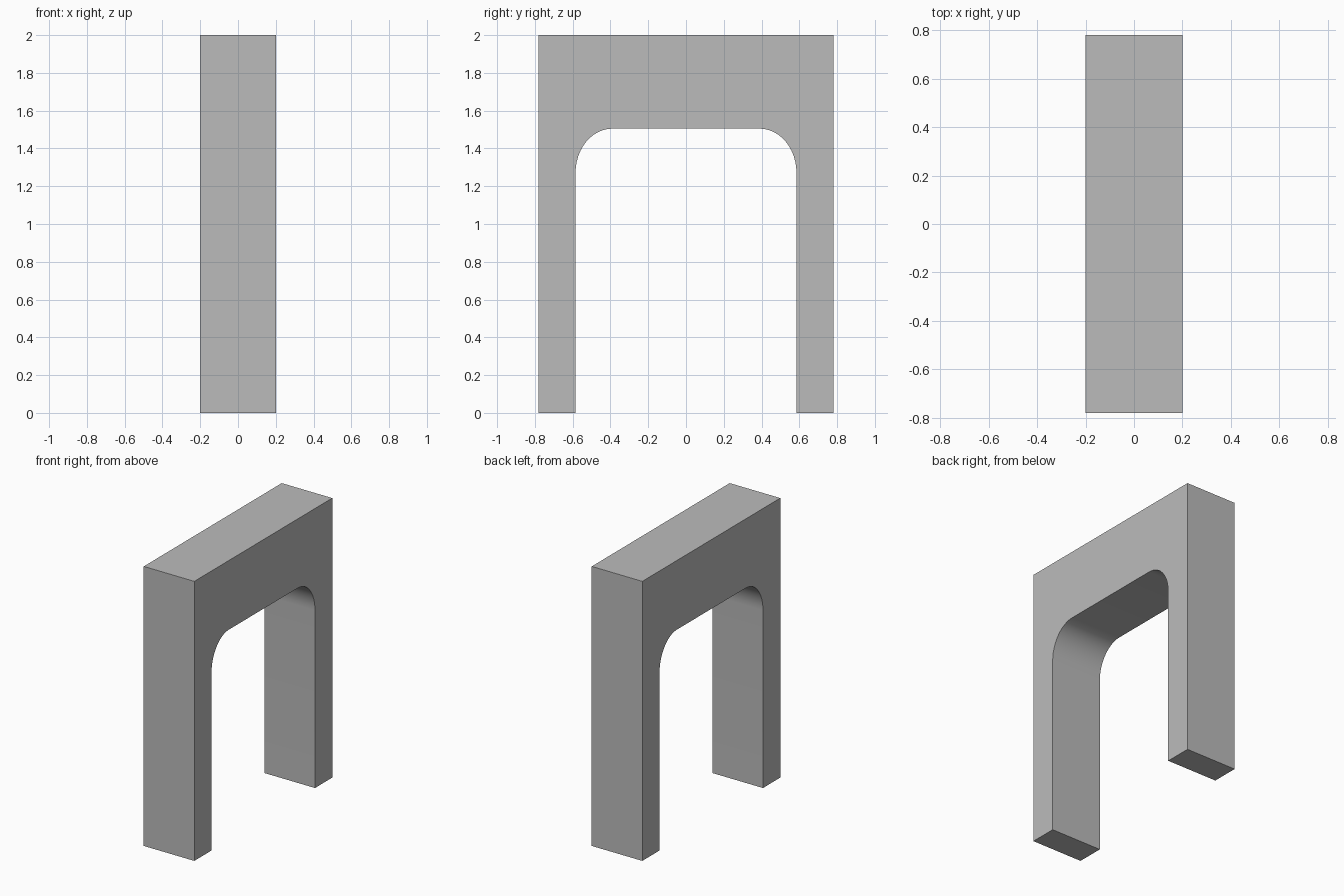
import bpy, bmesh, math

if "Cube" in bpy.data.objects:
    bpy.data.objects.remove(bpy.data.objects["Cube"])

HALF_X, HALF_Y, TOP = 0.2, 0.78, 2.0
IN_Y, IN_Z = 0.585, 1.505      # opening half width and height
RY, RZ, SEG = 0.195, 0.235, 12  # corner rounding

mat = bpy.data.materials.new("plain grey")
mat.diffuse_color = (0.5, 0.5, 0.5, 1)
mat.use_nodes = True
mat.node_tree.nodes["Principled BSDF"].inputs["Base Color"].default_value = mat.diffuse_color

# Right half of the opening, from the floor up to the flat ceiling
half = [(IN_Y, 0.0)]
for i in range(SEG + 1):
    a = math.pi / 2 * i / SEG
    half.append((IN_Y - RY + RY * math.cos(a), IN_Z - RZ + RZ * math.sin(a)))

# Full arch outline, opening mirrored across the centre
outline = [(-HALF_Y, 0), (-HALF_Y, TOP), (HALF_Y, TOP), (HALF_Y, 0)]
outline += half + [(-y, z) for y, z in reversed(half)]

# Extrude the outline through the thickness
bm = bmesh.new()
face = bm.faces.new([bm.verts.new((-HALF_X, y, z)) for y, z in outline])
ext = bmesh.ops.extrude_face_region(bm, geom=[face])
moved = [v for v in ext["geom"] if isinstance(v, bmesh.types.BMVert)]
bmesh.ops.translate(bm, verts=moved, vec=(2 * HALF_X, 0, 0))
bmesh.ops.recalc_face_normals(bm, faces=bm.faces)
mesh = bpy.data.meshes.new("arch")
bm.to_mesh(mesh)
bm.free()
mesh.materials.append(mat)

arch = bpy.data.objects.new("arch", mesh)
bpy.context.collection.objects.link(arch)
bpy.context.view_layer.objects.active = arch
arch.select_set(True)
bpy.ops.object.shade_smooth_by_angle(angle=math.radians(30))
